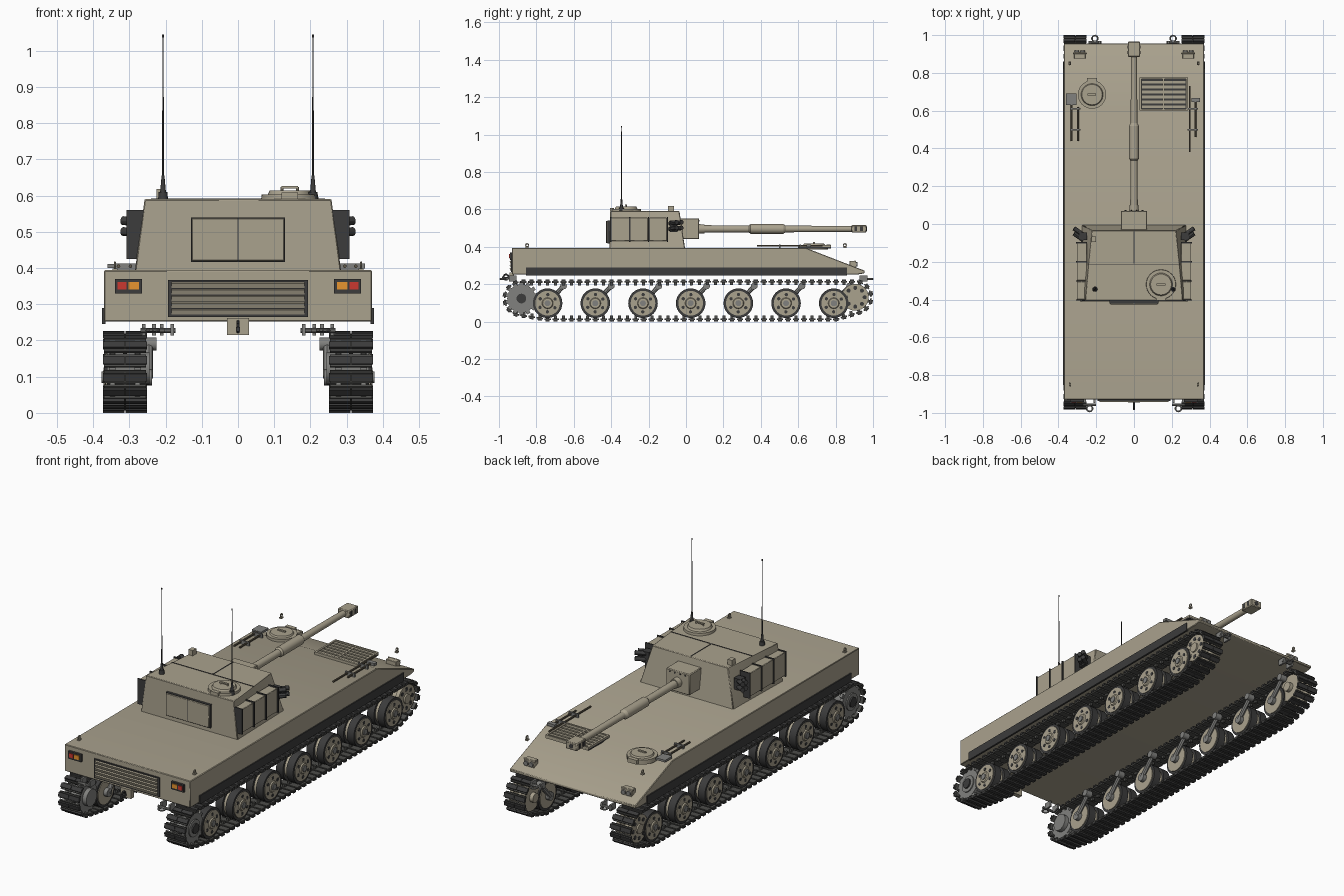
import bpy, bmesh, math
from mathutils import Vector, Matrix
from mathutils.geometry import convex_hull_2d

if "Cube" in bpy.data.objects:
    bpy.data.objects.remove(bpy.data.objects["Cube"])


def mat(name, r, g, b):
    m = bpy.data.materials.new(name)
    m.diffuse_color = (r, g, b, 1)
    m.use_nodes = True
    m.node_tree.nodes["Principled BSDF"].inputs["Base Color"].default_value = m.diffuse_color
    return m


TAN = mat("tan_paint", .40, .36, .27)
DARK = mat("dark_metal", .045, .045, .045)
TRACK = mat("track_steel", .075, .075, .07)
GREY = mat("grey_metal", .22, .22, .21)
RED = mat("red_lens", .6, .04, .03)
ORANGE = mat("orange_lens", .8, .3, .03)
WOOD = mat("tool_handle", .12, .10, .07)


class Part:
    """Collects primitives into one named mesh object."""
    def __init__(self, name, material, mirror=False, bevel=0):
        self.name, self.material, self.mirror, self.bevel = name, material, mirror, bevel

    def __enter__(self):
        self.bm = bmesh.new()
        return self

    def __exit__(self, *_):
        me = bpy.data.meshes.new(self.name)
        bmesh.ops.recalc_face_normals(self.bm, faces=self.bm.faces)
        self.bm.to_mesh(me)
        me.materials.append(self.material)
        for p in me.polygons:
            p.use_smooth = True
        me.set_sharp_from_angle(angle=math.radians(30))
        ob = bpy.data.objects.new(self.name, me)
        bpy.context.collection.objects.link(ob)
        if self.bevel:
            b = ob.modifiers.new("bevel", 'BEVEL')
            b.width, b.segments, b.limit_method = self.bevel, 1, 'ANGLE'
        if self.mirror:
            ob.modifiers.new("mirror", 'MIRROR').use_mirror_merge = False

    def box(self, x0, x1, y0, y1, z0, z1, m=Matrix()):
        c = Vector((x0 + x1, y0 + y1, z0 + z1)) / 2
        s = Matrix.Diagonal((x1 - x0, y1 - y0, z1 - z0, 1))
        bmesh.ops.create_cube(self.bm, size=1, matrix=m @ Matrix.Translation(c) @ s)

    def rod(self, p, q, r, r2=None, n=20):
        p, q = Vector(p), Vector(q)
        rot = (q - p).to_track_quat('Z', 'Y').to_matrix().to_4x4()
        bmesh.ops.create_cone(self.bm, cap_ends=True, segments=n, radius1=r, radius2=r if r2 is None else r2,
                              depth=(q - p).length, matrix=Matrix.Translation((p + q) / 2) @ rot)

    def hull(self, pts):
        vs = [self.bm.verts.new(p) for p in pts]
        bmesh.ops.convex_hull(self.bm, input=vs)
        bmesh.ops.dissolve_limit(self.bm, angle_limit=.01, verts=self.bm.verts[:], edges=self.bm.edges[:])

    def ring(self, c, R, r, axis='Y', n=12):
        c = Vector(c)
        u, v = {'Y': ((1, 0, 0), (0, 0, 1)), 'Z': ((1, 0, 0), (0, 1, 0)), 'X': ((0, 1, 0), (0, 0, 1))}[axis]
        pts = [c + R * (math.cos(a) * Vector(u) + math.sin(a) * Vector(v))
               for a in (math.tau * i / n for i in range(n))]
        for i in range(n):
            self.rod(pts[i - 1], pts[i], r, n=6)


# Hull, side skirts
with Part("hull", TAN, bevel=.003) as p:
    side = [(-.93, .252), (-.93, .394), (.64, .394), (.955, .272), (.955, .258), (.92, .252)]
    p.hull([(x, y, z) for x in (-.37, .37) for y, z in side])
with Part("side_skirt", DARK, True) as p:
    p.box(.366, .376, -.855, .86, .245, .29)

# Track links laid along the loop around sprocket, wheels and idler
WHEELS = [-.74 + i * .255 for i in range(7)]
SPR, IDL, WZ = (-.88, .123), (.905, .13), .098
pts = [Vector((cy + r * math.cos(math.tau * i / 64), cz + r * math.sin(math.tau * i / 64)))
       for cy, cz, r in [(*SPR, .088), (*IDL, .083)] + [(w, WZ, .085) for w in WHEELS] for i in range(64)]
loop = [pts[i] for i in convex_hull_2d(pts)]
seg = [(loop[i], loop[(i + 1) % len(loop)]) for i in range(len(loop))]
total, N = sum((b - a).length for a, b in seg), 96
area = sum(a.x * b.y - b.x * a.y for a, b in seg)
with Part("track_links", TRACK, True) as p, Part("track_pads", DARK, True) as pad:
    for k in range(N):
        d = total * k / N
        for a, b in seg:
            if d <= (b - a).length:
                break
            d -= (b - a).length
        t = (b - a).normalized() * (1 if area > 0 else -1)
        c = a + (b - a).normalized() * d
        m = Matrix.Translation((.312, c.x, c.y)) @ Matrix.Rotation(math.atan2(t.y, t.x), 4, 'X')
        p.box(-.058, .058, -.017, .017, -.005, .004, m)
        p.box(-.006, .006, -.008, .008, .004, .018, m)
        for s in (-1, 1):
            pad.box(s * .031 - .030, s * .031 + .030, -.011, .011, -.013, -.004, m)

# Road wheels: paired tyres, discs, holes, hub and swing arm
with Part("wheel_tyres", DARK, True) as p:
    for y in WHEELS:
        for x in (.262, .322):
            p.rod((x, y, WZ), (x + .04, y, WZ), .079, n=32)
with Part("wheel_discs", TAN, True) as p:
    for y in WHEELS:
        p.rod((.258, y, WZ), (.366, y, WZ), .066, n=32)
        p.rod((.366, y, WZ), (.372, y, WZ), .03, .026)
with Part("wheel_holes", DARK, True) as p:
    for y in WHEELS:
        for i in range(6):
            a = math.tau * i / 6 + .5
            cy, cz = y + .046 * math.cos(a), WZ + .046 * math.sin(a)
            p.rod((.36, cy, cz), (.3675, cy, cz), .009, n=10)
with Part("wheel_hubs", GREY, True) as p:
    for y in WHEELS:
        p.rod((.37, y, WZ), (.377, y, WZ), .016, n=12)
with Part("swing_arms", GREY, True) as p:
    for y in WHEELS:
        p.rod((.246, y, WZ), (.246, y + .085, .19), .012, n=8)
        p.rod((.238, y, WZ), (.262, y, WZ), .022, n=16)
        p.rod((.225, y + .085, .19), (.262, y + .085, .19), .018, n=16)

# Drive sprocket and idler
with Part("sprocket", GREY, True) as p:
    for x in (.268, .338):
        p.rod((x, *SPR), (x + .018, *SPR), .076, n=28)
        for i in range(14):
            m = Matrix.Translation((x, *SPR)) @ Matrix.Rotation(math.tau * i / 14, 4, 'X')
            p.box(.002, .016, -.01, .01, .07, .09, m)
    p.rod((.245, *SPR), (.362, *SPR), .045)
with Part("sprocket_hub", DARK, True) as p:
    p.rod((.36, *SPR), (.37, *SPR), .026)
with Part("idler", TAN, True) as p:
    for x in (.27, .338):
        p.rod((x, *IDL), (x + .02, *IDL), .072, n=28)
    p.rod((.25, *IDL), (.366, *IDL), .025)
with Part("idler_holes", DARK, True) as p:
    for i in range(8):
        a = math.tau * i / 8
        y, z = IDL[0] + .05 * math.cos(a), IDL[1] + .05 * math.sin(a)
        p.rod((.35, y, z), (.3595, y, z), .011, n=10)

# Turret shell, rear door, panel seams
with Part("turret", TAN, bevel=.003) as p:
    p.hull([(s * x, y, z) for s in (-1, 1) for x, y, z in
            [(.285, -.41, .39), (.275, -.005, .39), (.258, -.405, .59), (.222, -.035, .59)]])
with Part("rear_door", TAN, bevel=.002) as p:
    p.box(-.127, .127, -.425, -.40, .42, .537)
with Part("panel_seams", DARK) as p:
    p.box(-.24, .24, -.215, -.211, .588, .592)
    p.box(-.002, .002, -.21, -.04, .588, .592)
    p.box(-.0015, .0015, -.4265, -.42, .42, .537)
    p.box(-.13, .13, -.42, -.405, .417, .54)

# Side stowage boxes with straps, smoke launchers
with Part("side_boxes", TAN, True, .002) as p:
    for i in range(3):
        p.box(.25, .303, -.40 + i * .101, -.304 + i * .101, .43, .555)
with Part("box_straps", DARK, True) as p:
    for i in range(4):
        y = -.402 + i * .101
        p.box(.25, .308, y - .003, y + .003, .425, .56)
with Part("smoke_launchers", DARK, True) as p:
    p.box(.25, .29, -.085, -.045, .48, .54)
    for z in (.495, .525):
        for y in (-.085, -.058):
            p.rod((.268, y, z), (.318, y + .035, z + .006), .012, n=12)

# Commander's cupola
with Part("cupola", TAN) as p:
    c = (.143, -.32)
    p.rod((*c, .58), (*c, .603), .08, .078, n=32)
    p.rod((*c, .60), (*c, .614), .062, .055, n=32)
    p.box(.12, .166, -.325, -.315, .62, .626)
    for x in (.122, .164):
        p.rod((x, -.32, .61), (x, -.32, .624), .004, n=8)
    p.box(.12, .166, -.405, -.385, .59, .608)

# Antennas and sight
with Part("antennas", DARK, True) as p:
    for z0, z1, r0, r1 in [(.585, .61, .014, .012), (.61, .655, .008, .004), (.65, 1.04, .0028, .0014), (1.037, 1.045, .003, .003)]:
        p.rod((.207, -.345, z0), (.207, -.345, z1), r0, r1, 12)
with Part("sight", TAN) as p:
    p.box(-.225, -.2, -.095, -.065, .585, .618)

# Gun: mantlet, barrel, sleeve, muzzle brake
GZ = .495
with Part("mantlet", TAN, bevel=.004) as p:
    p.box(-.07, .07, -.04, .07, .44, .552)
with Part("gun_barrel", TAN) as p:
    for y0, y1, r0, r1 in [(.06, .10, .026, .024), (.10, .90, .02, .016), (.335, .345, .018, .026), (.345, .52, .026, .026), (.52, .535, .026, .017)]:
        p.rod((0, y0, GZ), (0, y1, GZ), r0, r1, 24)
with Part("muzzle_brake", TAN, bevel=.004) as p:
    p.box(-.033, .033, .885, .965, GZ - .02, GZ + .02)
with Part("muzzle_ports", DARK) as p:
    p.rod((0, .95, GZ), (0, .9665, GZ), .012)
    for y in (.90, .93):
        p.box(-.0345, .0345, y, y + .015, GZ - .012, GZ + .012)
with Part("mantlet_bolts", DARK) as p:
    for x in (-.045, -.015, .015, .045):
        p.rod((x, .068, .54), (x, .073, .54), .004, n=8)

# Driver hatch
with Part("driver_hatch", TAN) as p:
    c = (-.222, .685)
    p.rod((*c, .385), (*c, .408), .075, n=32)
    p.rod((*c, .405), (*c, .416), .06, .054, n=32)
    p.box(-.25, -.195, .75, .772, .39, .412)
    p.box(-.245, -.2, .68, .69, .418, .424)

# Engine deck grille and rear grille
with Part("deck_grille_bed", DARK) as p:
    p.box(.03, .285, .60, .775, .39, .399)
with Part("deck_grille", TAN) as p:
    for i in range(6):
        p.box(.042, .273, .613 + i * .026, .628 + i * .026, .397, .406)
    for x in (.03, .275, .152):
        p.box(x, x + .01, .60, .775, .39, .408)
    for y in (.60, .767):
        p.box(.03, .285, y, y + .008, .39, .408)
with Part("rear_grille_bed", DARK) as p:
    p.box(-.193, .193, -.936, -.92, .265, .367)
with Part("rear_grille_slats", TAN) as p:
    for i in range(5):
        z = .273 + i * .0185
        m = Matrix.Translation((0, -.937, z + .006)) @ Matrix.Rotation(.4, 4, 'X')
        p.box(-.183, .183, -.004, .004, -.007, .007, m)

# Tail lights and headlights
with Part("tail_light_frames", DARK, True) as p:
    p.box(.265, .34, -.942, -.92, .33, .37)
with Part("red_lenses", RED, True) as p:
    p.box(.308, .332, -.946, -.93, .34, .362)
with Part("orange_lenses", ORANGE, True) as p:
    p.box(.273, .302, -.946, -.93, .34, .362)
with Part("headlights", TAN, True, .002) as p:
    p.box(.257, .317, .875, .91, .285, .325)
    p.box(.25, .324, .90, .907, .32, .326)
with Part("headlight_lenses", GREY, True) as p:
    for x in (.272, .302):
        p.rod((x, .905, .305), (x, .918, .305), .012, n=16)

# Lifting eyes, tow shackles, rear pintle
with Part("lifting_eyes", TAN, True) as p:
    for y in (-.85, .85):
        p.ring((.34, y, .408), .008, .003, 'X', 10)
        p.box(.333, .347, y - .009, y + .009, .392, .399)
with Part("tow_shackles", GREY, True) as p:
    for y, x, s in ((-.935, .235, -1), (.94, .207, 1)):
        p.ring((x, y + s * .042, .228), .016, .005, 'Z')
        p.rod((x - .034, y + s * .022, .228), (x + .034, y + s * .022, .228), .007, n=10)
        for dx in (-.025, .025):
            p.box(x + dx - .005, x + dx + .005, y - .012, y + .03, .214, .246)
with Part("pintle", TAN) as p:
    p.box(-.031, .031, -.945, -.92, .215, .262)
with Part("pintle_hook", DARK) as p:
    p.box(-.006, .006, -.985, -.94, .225, .237)
    p.ring((0, -.962, .238), .014, .005, 'X')

# Pioneer tools on the deck
with Part("tool_handles", WOOD) as p:
    for x, y0, y1 in ((-.33, .44, .66), (-.297, .44, .62), (.295, .38, .73), (.325, .46, .65)):
        p.rod((x, y0, .405), (x, y1, .405), .005, n=8)
with Part("tool_heads", GREY) as p:
    p.box(-.36, -.305, .63, .69, .40, .411)
    p.box(.305, .35, .645, .668, .398, .413)
    for s in (-1, 1):
        for y in (.5, .61):
            p.box(s * .31 - .028, s * .31 + .028, y - .004, y + .004, .392, .413)
